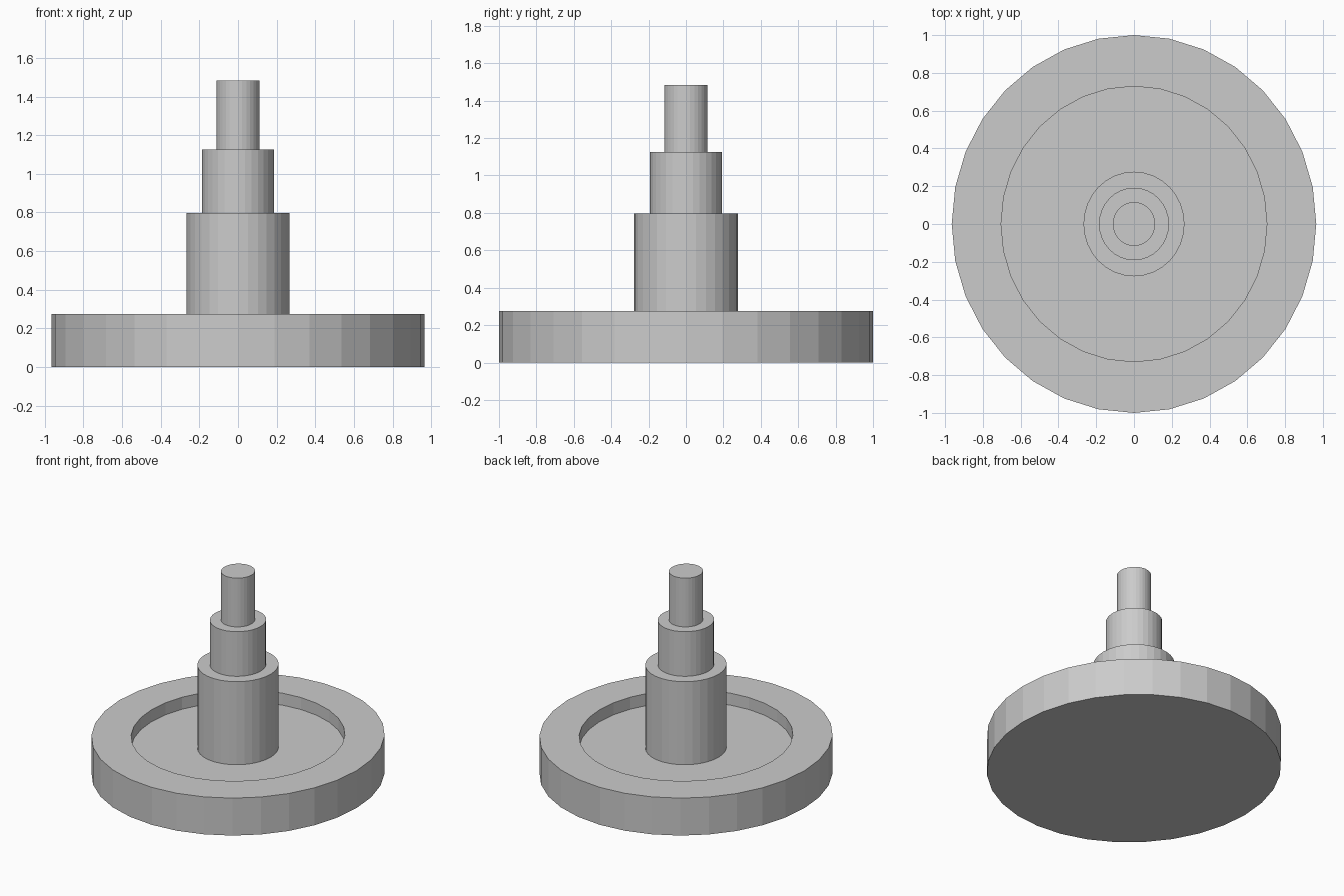
import bpy, bmesh
from math import cos, sin, tau

if "Cube" in bpy.data.objects:
    bpy.data.objects.remove(bpy.data.objects["Cube"])

SIDES = 32
X_SCALE = 0.965  # the round parts are slightly narrower in x than in y


def lathe(name, profile):
    """Turn (radius, z) points, listed bottom to top, into a closed faceted solid."""
    bm = bmesh.new()
    rings = [[bm.verts.new((r * X_SCALE * cos(tau * i / SIDES),
                            r * sin(tau * i / SIDES), z))
              for i in range(SIDES)] for r, z in profile]
    for low, high in zip(rings, rings[1:]):
        for i in range(SIDES):
            j = (i + 1) % SIDES
            bm.faces.new((low[i], low[j], high[j], high[i]))
    bm.faces.new(rings[0][::-1])
    bm.faces.new(rings[-1])
    mesh = bpy.data.meshes.new(name)
    bm.to_mesh(mesh)
    bm.free()
    obj = bpy.data.objects.new(name, mesh)
    bpy.context.collection.objects.link(obj)
    return obj


# Dished disc with the three-step post rising from its recess, one continuous skin
lathe("stepped_post_on_dish", [
    (1.0, 0.0), (1.0, 0.275),          # outer rim wall
    (0.729, 0.275), (0.729, 0.187),    # rim top and recess wall
    (0.277, 0.187), (0.277, 0.797),    # recess floor and lower post
    (0.192, 0.797), (0.192, 1.125),    # middle post
    (0.116, 1.125), (0.116, 1.483),    # upper post
])
